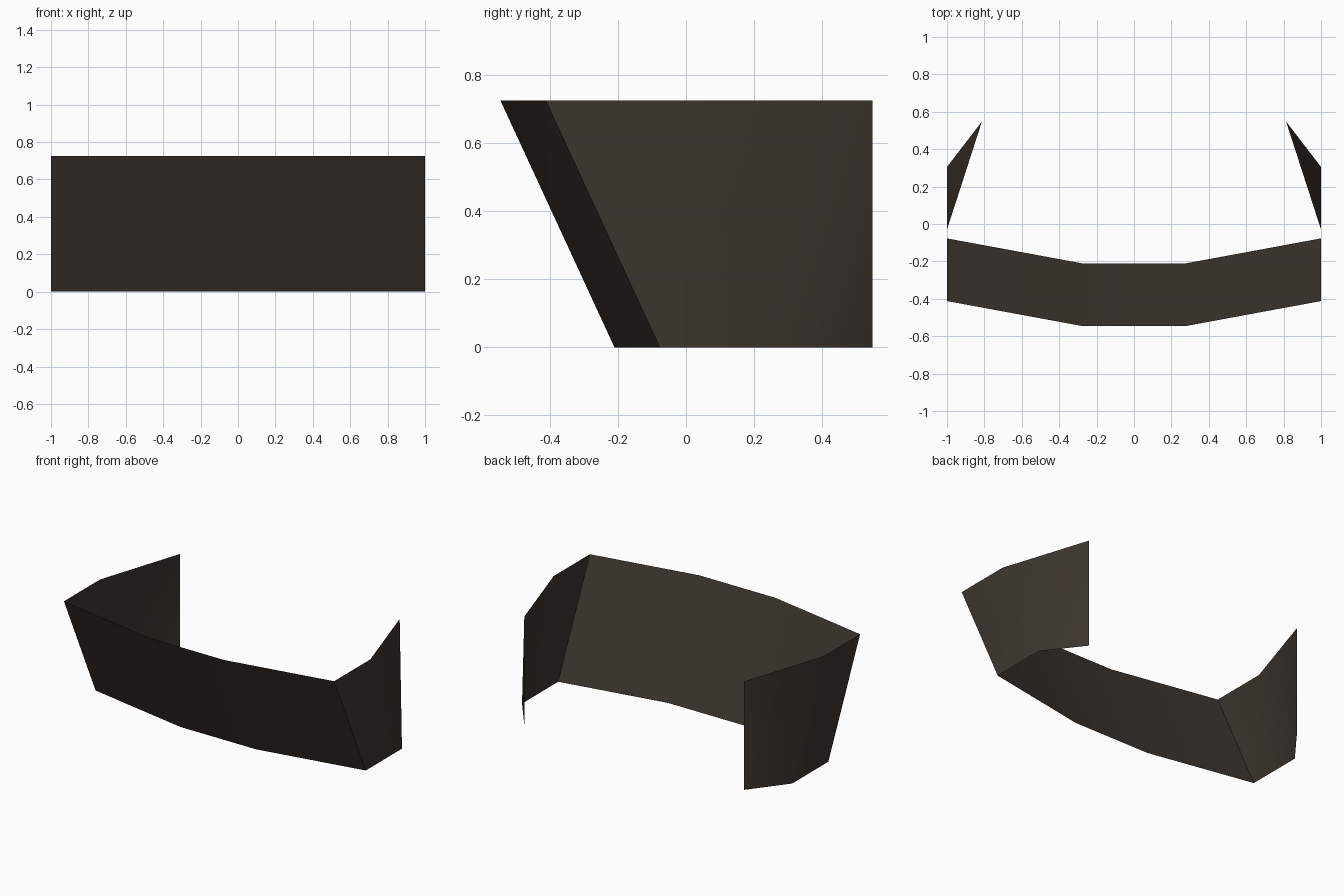
import bpy, math

if "Cube" in bpy.data.objects:
    bpy.data.objects.remove(bpy.data.objects["Cube"])

glass = bpy.data.materials.new("dark tinted glass")
glass.diffuse_color = (0.045, 0.035, 0.027, 1)
glass.use_nodes = True
glass.node_tree.nodes["Principled BSDF"].inputs["Base Color"].default_value = glass.diffuse_color

H = 0.725      # glass height
LEAN = 0.335   # how far the top leans forward


def sheet(name, pts, faces):
    """Single-skin glass pane, smooth across shallow bends."""
    me = bpy.data.meshes.new(name)
    me.from_pydata(pts, [], faces)
    me.materials.append(glass)
    ob = bpy.data.objects.new(name, me)
    bpy.context.collection.objects.link(ob)
    bpy.ops.object.select_all(action='DESELECT')
    ob.select_set(True)
    bpy.context.view_layer.objects.active = ob
    bpy.ops.object.shade_smooth_by_angle(angle=math.radians(50))
    return ob


# Windscreen: bowed bottom edge, same edge shifted forward at the top
bow = [(-1, -0.077), (-0.28, -0.21), (0.28, -0.21), (1, -0.077)]
pts = [(x, y, 0) for x, y in bow] + [(x, y - LEAN, H) for x, y in bow]
sheet("windscreen", pts, [(i, i + 1, i + 5, i + 4) for i in range(3)])

# Side windows: slanted flat pane, then a corner curling in to an upright edge
pts = [(1, -0.077, 0), (1, 0.305, 0), (0.813, 0.548, 0),
       (1, -0.077 - LEAN, H), (1, -0.03, H), (0.813, 0.548, H)]
side = sheet("side_window", pts, [(0, 1, 4, 3), (1, 5, 4), (1, 2, 5)])
mirror = side.modifiers.new("mirror", 'MIRROR')
mirror.use_axis = (True, False, False)
mirror.use_mirror_merge = False
